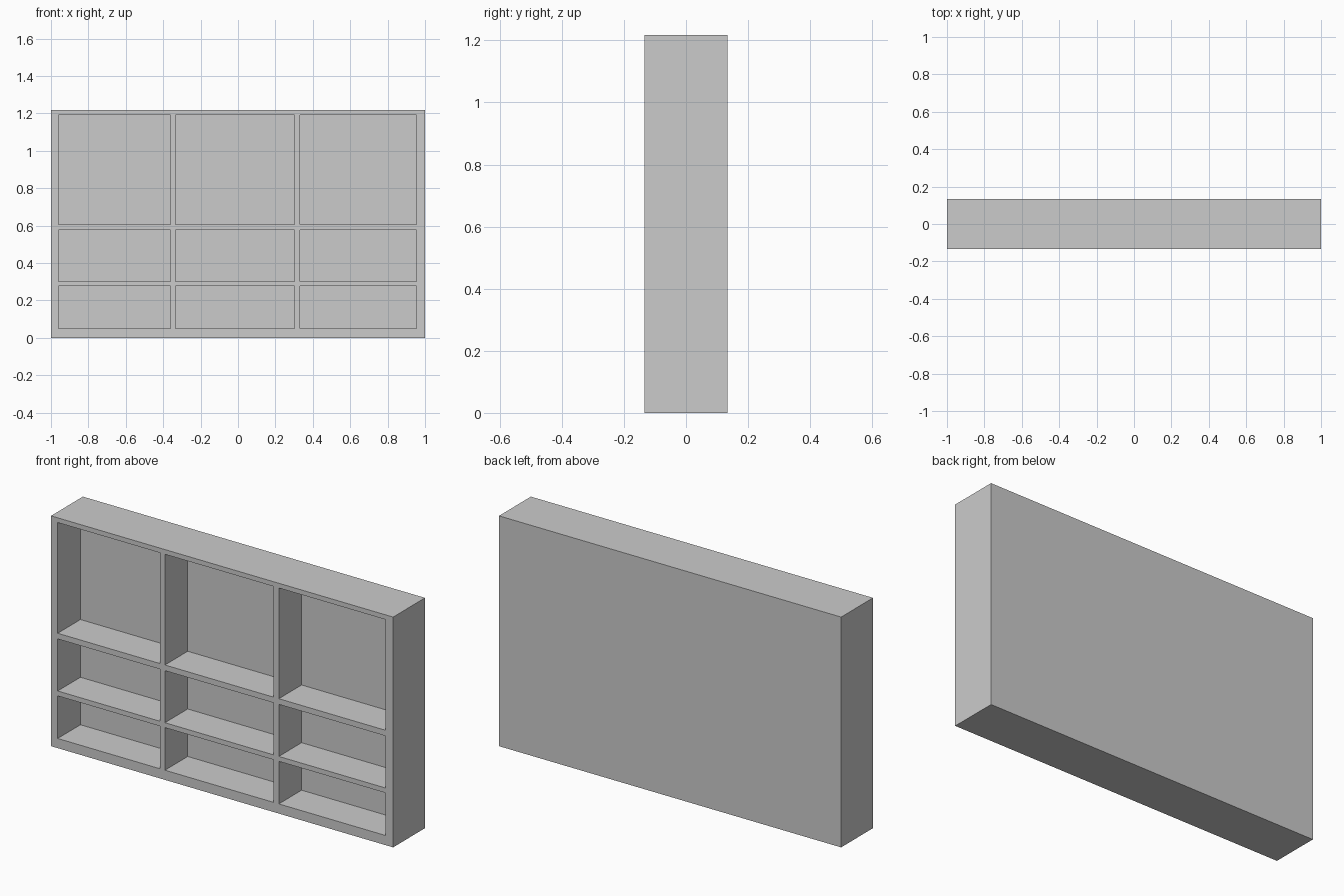
import bpy, bmesh

if "Cube" in bpy.data.objects:
    bpy.data.objects.remove(bpy.data.objects["Cube"])

HALF_DEPTH = 0.133
HEIGHT = 1.217
CELL_DEPTH = 0.19

# Board edges across the front: odd-numbered gaps are open compartments
xs = [-1, -0.961, -0.362, -0.334, 0.302, 0.332, 0.954, 1]
zs = [0, 0.051, 0.276, 0.302, 0.577, 0.607, 1.192, HEIGHT]

bm = bmesh.new()

# Front face grid
grid = [[bm.verts.new((x, -HALF_DEPTH, z)) for x in xs] for z in zs]
cells = []
for j in range(len(zs) - 1):
    for i in range(len(xs) - 1):
        face = bm.faces.new((grid[j][i], grid[j][i + 1],
                             grid[j + 1][i + 1], grid[j + 1][i]))
        if i % 2 and j % 2:
            cells.append(face)

# Outer sides and back panel
rim = [e for e in bm.edges if e.is_boundary]
sides = bmesh.ops.extrude_edge_only(bm, edges=rim)["geom"]
bmesh.ops.translate(bm, vec=(0, 2 * HALF_DEPTH, 0),
                    verts=[g for g in sides if isinstance(g, bmesh.types.BMVert)])
bmesh.ops.contextual_create(bm, geom=[g for g in sides if isinstance(g, bmesh.types.BMEdge)
                                      and g.is_boundary])

# Recessed compartments
for face in bmesh.ops.extrude_discrete_faces(bm, faces=cells)["faces"]:
    bmesh.ops.translate(bm, vec=(0, CELL_DEPTH, 0), verts=face.verts)

bmesh.ops.recalc_face_normals(bm, faces=bm.faces)
mesh = bpy.data.meshes.new("shelf_unit")
bm.to_mesh(mesh)
bm.free()
shelf = bpy.data.objects.new("shelf_unit", mesh)
bpy.context.collection.objects.link(shelf)
